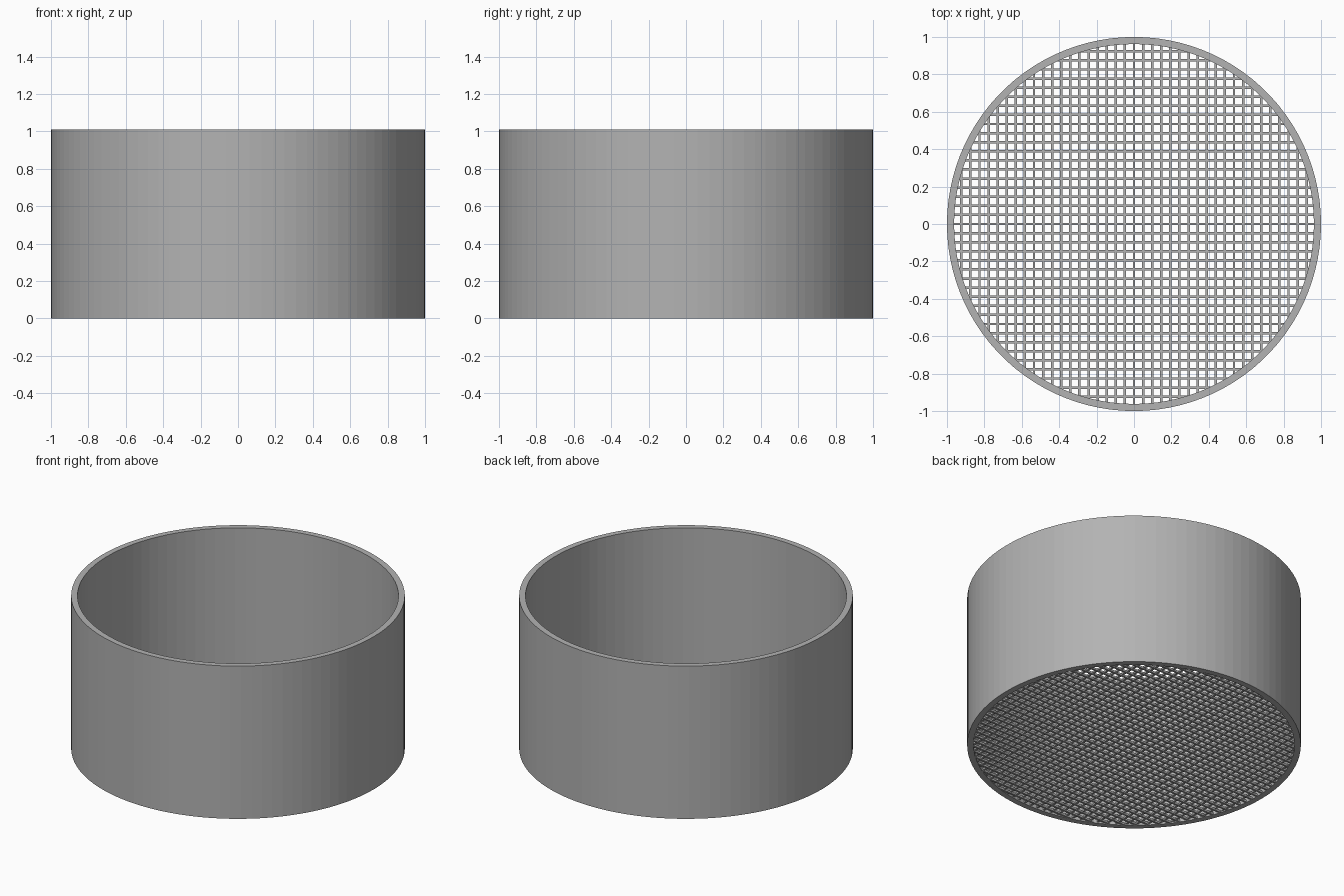
import bpy, bmesh, math

cube = bpy.data.objects.get("Cube")
if cube:
    bpy.data.objects.remove(cube)

OUTER, INNER, HEIGHT, SIDES = 1.0, 0.962, 1.01, 100
PITCH, BAR, COUNT = 0.0486, 0.013, 19

grey = bpy.data.materials.new("plain grey")
grey.use_nodes = True
grey.diffuse_color = (0.45, 0.45, 0.45, 1)
grey.node_tree.nodes["Principled BSDF"].inputs["Base Color"].default_value = grey.diffuse_color


def add_object(name, bm):
    bmesh.ops.recalc_face_normals(bm, faces=bm.faces)
    mesh = bpy.data.meshes.new(name)
    bm.to_mesh(mesh)
    bm.free()
    mesh.materials.append(grey)
    obj = bpy.data.objects.new(name, mesh)
    bpy.context.collection.objects.link(obj)
    return obj


# Round wall: a rectangular section turned about the centre
bm = bmesh.new()
section = [(INNER, 0), (OUTER, 0), (OUTER, HEIGHT), (INNER, HEIGHT)]
rings = []
for i in range(SIDES):
    a = math.tau * i / SIDES
    rings.append([bm.verts.new((r * math.cos(a), r * math.sin(a), z)) for r, z in section])
for i in range(SIDES):
    here, there = rings[i], rings[(i + 1) % SIDES]
    for j in range(4):
        k = (j + 1) % 4
        bm.faces.new((here[j], there[j], there[k], here[k]))
add_object("wall", bm)


# Sieve bars: each is cut to the chord of the circle, its ends sunk in the wall
def add_bars(name, along_x, low, high):
    bm = bmesh.new()
    for i in range(-COUNT, COUNT + 1):
        offset = i * PITCH
        length = 2 * math.sqrt((INNER + 0.01) ** 2 - offset ** 2)
        size = (length, BAR) if along_x else (BAR, length)
        centre = (0, offset) if along_x else (offset, 0)
        verts = bmesh.ops.create_cube(bm, size=1)["verts"]
        bmesh.ops.scale(bm, vec=(*size, high - low), verts=verts)
        bmesh.ops.translate(bm, vec=(*centre, (low + high) / 2), verts=verts)
    add_object(name, bm)


add_bars("sieve_bars_across", True, 0.001, 0.014)
add_bars("sieve_bars_lengthwise", False, 0.008, 0.021)
